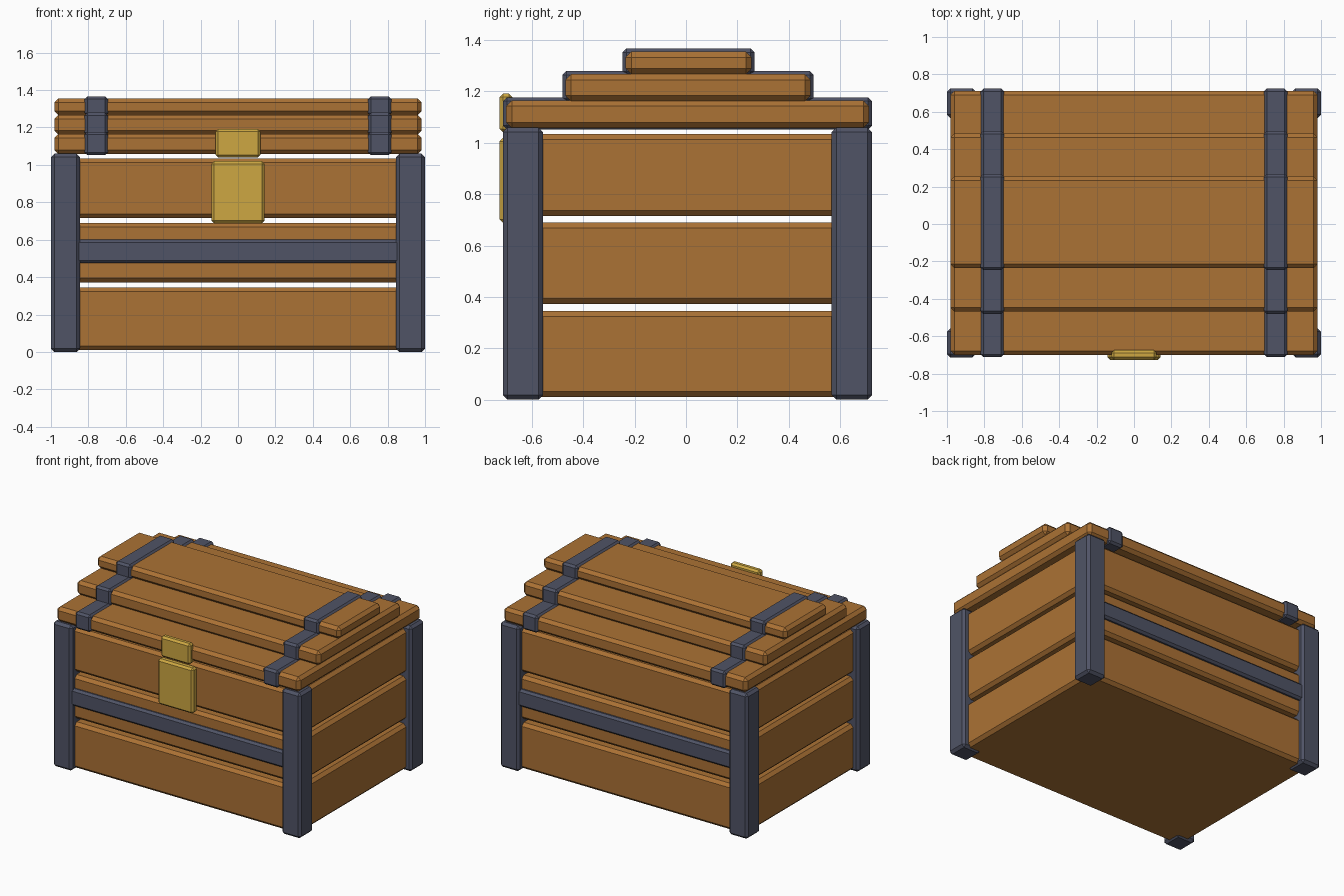
import bpy
import bmesh

cube = bpy.data.objects.get("Cube")
if cube:
    bpy.data.objects.remove(cube, do_unlink=True)


def make_material(name, colour):
    mat = bpy.data.materials.new(name)
    mat.use_nodes = True
    mat.diffuse_color = (*colour, 1)
    mat.node_tree.nodes["Principled BSDF"].inputs["Base Color"].default_value = (*colour, 1)
    return mat


wood = make_material("warm wood", (0.41, 0.168, 0.035))
iron = make_material("dark iron", (0.08, 0.088, 0.133))
brass = make_material("brass", (0.61, 0.39, 0.055))


def box(name, x, y, z, mat, bevel):
    """Chamfered box from (min, max) ranges on each axis."""
    mesh = bpy.data.meshes.new(name)
    bm = bmesh.new()
    bmesh.ops.create_cube(bm, size=1)
    for v in bm.verts:
        v.co = [r[0] if c < 0 else r[1] for c, r in zip(v.co, (x, y, z))]
    bm.to_mesh(mesh)
    bm.free()
    mesh.materials.append(mat)
    obj = bpy.data.objects.new(name, mesh)
    bpy.context.collection.objects.link(obj)
    mod = obj.modifiers.new("Chamfer", "BEVEL")
    mod.width = bevel
    mod.segments = 1
    return obj


def side_range(side, inner, outer):
    return sorted((side * inner, side * outer))


SIDES = ((-1, "right"), (1, "left"))

# Stacked body planks with narrow gaps between them
for level, z in zip(("bottom", "middle", "top"),
                    ((0.01, 0.345), (0.372, 0.69), (0.715, 1.035))):
    box(f"{level}_body_plank", (-0.96, 0.96), (-0.675, 0.685), z, wood, 0.022)

# Corner posts
for side, label in SIDES:
    for end, y in (("front", (-0.713, -0.557)), ("back", (0.567, 0.724))):
        box(f"{end}_{label}_post", side_range(side, 0.845, 1.0), y,
            (0, 1.06), iron, 0.018)

# Horizontal bands on front and back
for end, y in (("front", (-0.7, -0.6)), ("back", (0.61, 0.712))):
    box(f"{end}_band", (-0.87, 0.87), y, (0.475, 0.6), iron, 0.015)

# Stepped lid: each plank carries a slightly larger strap on both sides
lid = (("lower", (-0.7, 0.712), (1.057, 1.165)),
       ("middle", (-0.469, 0.485), (1.162, 1.267)),
       ("upper", (-0.235, 0.255), (1.267, 1.355)))
for level, y, z in lid:
    box(f"{level}_lid_plank", (-0.982, 0.982), y, z, wood, 0.022)
    for side, label in SIDES:
        box(f"{level}_{label}_lid_strap", side_range(side, 0.695, 0.82),
            (y[0] - 0.012, y[1] + 0.012), (z[0] - 0.005, z[1] + 0.012),
            iron, 0.015)

# Latch: hasp on the lid above the lock plate
box("lock_plate", (-0.143, 0.143), (-0.726, -0.67), (0.688, 1.02), brass, 0.014)
box("latch_hasp", (-0.12, 0.12), (-0.726, -0.675), (1.04, 1.192), brass, 0.014)
